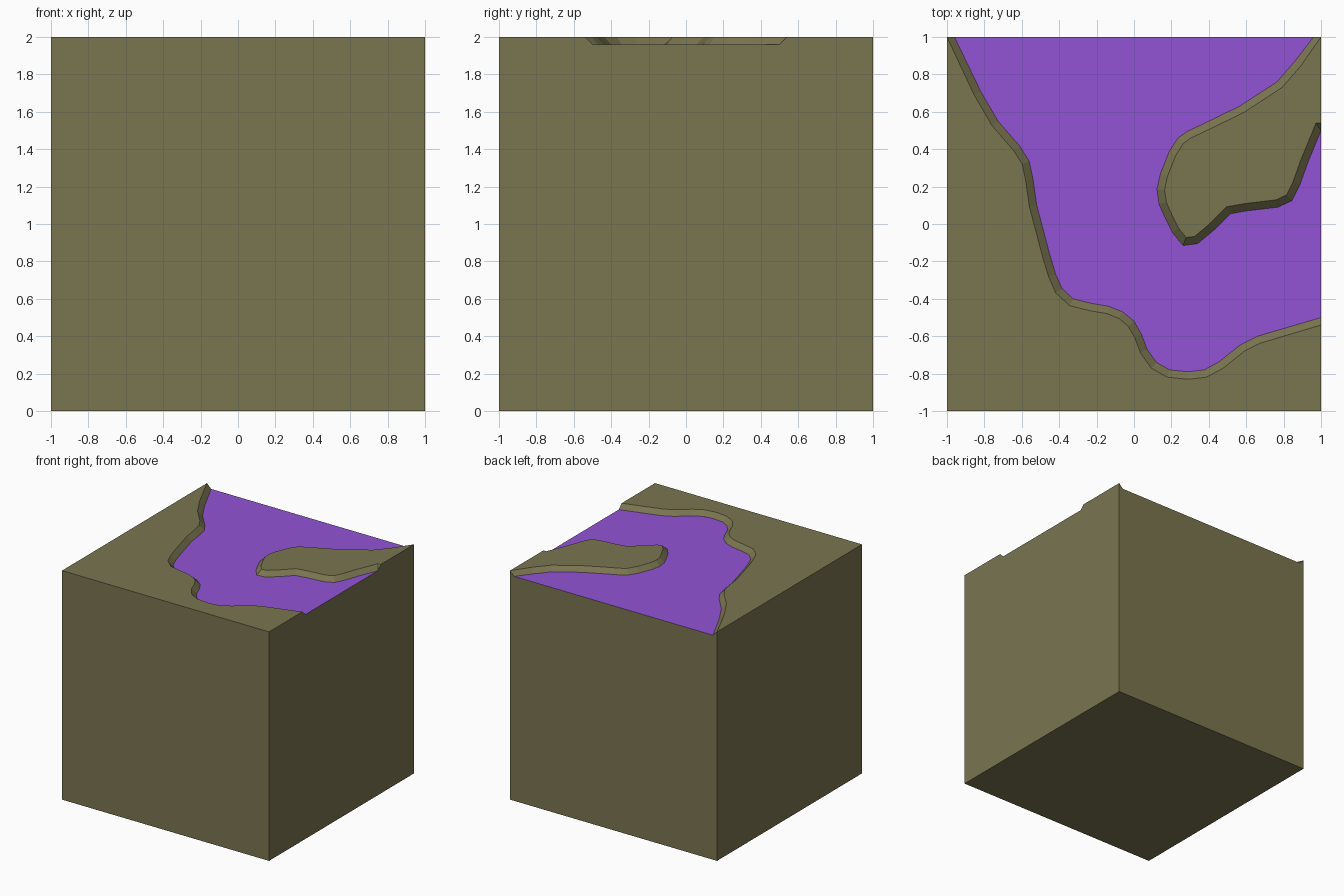
import bpy, bmesh
from mathutils import Vector

if "Cube" in bpy.data.objects:
    bpy.data.objects.remove(bpy.data.objects["Cube"])

TOP, WATER, BANK = 2.0, 1.96, 0.04

# Shorelines at water level: main shore, then the peninsula
SHORE = [(-0.96, 1), (-0.82, 0.71), (-0.727, 0.55), (-0.61, 0.415), (-0.56, 0.335),
         (-0.54, 0.24), (-0.52, 0.10), (-0.45, -0.165), (-0.42, -0.265), (-0.385, -0.345),
         (-0.325, -0.40), (-0.225, -0.425), (-0.135, -0.44), (-0.06, -0.47), (0, -0.52),
         (0.04, -0.59), (0.07, -0.67), (0.12, -0.74), (0.19, -0.78), (0.29, -0.79),
         (0.375, -0.78), (0.455, -0.737), (0.57, -0.645), (0.66, -0.60), (1, -0.50)]
SPIT = [(0.96, 1), (0.86, 0.87), (0.765, 0.76), (0.565, 0.63), (0.38, 0.54), (0.285, 0.495),
        (0.235, 0.46), (0.187, 0.385), (0.14, 0.265), (0.123, 0.185), (0.134, 0.105),
        (0.17, 0.025), (0.205, -0.045), (0.262, -0.115), (0.34, -0.105), (0.43, -0.03),
        (0.515, 0.055), (0.60, 0.07), (0.77, 0.09), (0.845, 0.125), (0.887, 0.21),
        (0.93, 0.33), (1, 0.5)]


def offset(path, side, first, last):
    """Mitred parallel path, with fixed end points."""
    pts = [Vector(p) for p in path]
    out = [first]
    for a, b, c in zip(pts, pts[1:], pts[2:]):
        d1, d2 = (b - a).normalized(), (c - b).normalized()
        n1, n2 = Vector((-d1.y, d1.x)), Vector((-d2.y, d2.x))
        m = (n1 + n2).normalized()
        out.append(tuple(b + m * (side * BANK / m.dot(n1))))
    return out + [last]


def at(path, z):
    return [(x, y, z) for x, y in path]


def material(name, rgb):
    m = bpy.data.materials.new(name)
    lin = [((c / 255 + 0.055) / 1.055) ** 2.4 for c in rgb]
    m.diffuse_color = (*lin, 1)
    m.use_nodes = True
    m.node_tree.nodes["Principled BSDF"].inputs["Base Color"].default_value = m.diffuse_color
    return m


shore_top = at(offset(SHORE, -1, (-1, 1), (1, -0.54)), TOP)
spit_top = at(offset(SPIT, 1, (1, 1), (0.973, 0.54)) + [(1, 0.54)], TOP)
shore_low = at(SHORE, WATER)
spit_low = at(SPIT + [SPIT[-1]], WATER)

bm = bmesh.new()


def face(pts, mat=0):
    f = bm.faces.new([bm.verts.new(p) for p in pts])
    f.material_index = mat


# Land tops and water
face(shore_top + [(1, -1, TOP), (-1, -1, TOP)])
face(spit_top)
face(shore_low + spit_low[-2::-1], 1)

# Sloping banks
for low, high in ((shore_low, shore_top), (spit_low, spit_top)):
    for i in range(len(low) - 1):
        quad = [low[i], low[i + 1], high[i + 1], high[i]]
        face(list(dict.fromkeys(quad)))

# Block sides, notched where the water reaches the edge
face([(-1, -1, 0), (1, -1, 0), (1, 1, 0), (-1, 1, 0)])
face([(-1, -1, 0), (1, -1, 0), (1, -1, TOP), (-1, -1, TOP)])
face([(-1, 1, 0), (-1, -1, 0), (-1, -1, TOP), (-1, 1, TOP)])
face([(1, -1, 0), (1, 1, 0), spit_top[0], spit_top[-1], spit_low[-1],
      shore_low[-1], shore_top[-1], (1, -1, TOP)])
face([(1, 1, 0), (-1, 1, 0), shore_top[0], shore_low[0], spit_low[0], spit_top[0]])

bmesh.ops.remove_doubles(bm, verts=bm.verts[:], dist=1e-4)
bmesh.ops.recalc_face_normals(bm, faces=bm.faces[:])

mesh = bpy.data.meshes.new("shore_block")
bm.to_mesh(mesh)
bm.free()
mesh.materials.append(material("olive earth", (122, 117, 80)))
mesh.materials.append(material("purple water", (146, 83, 214)))
bpy.context.collection.objects.link(bpy.data.objects.new("shore_block", mesh))
